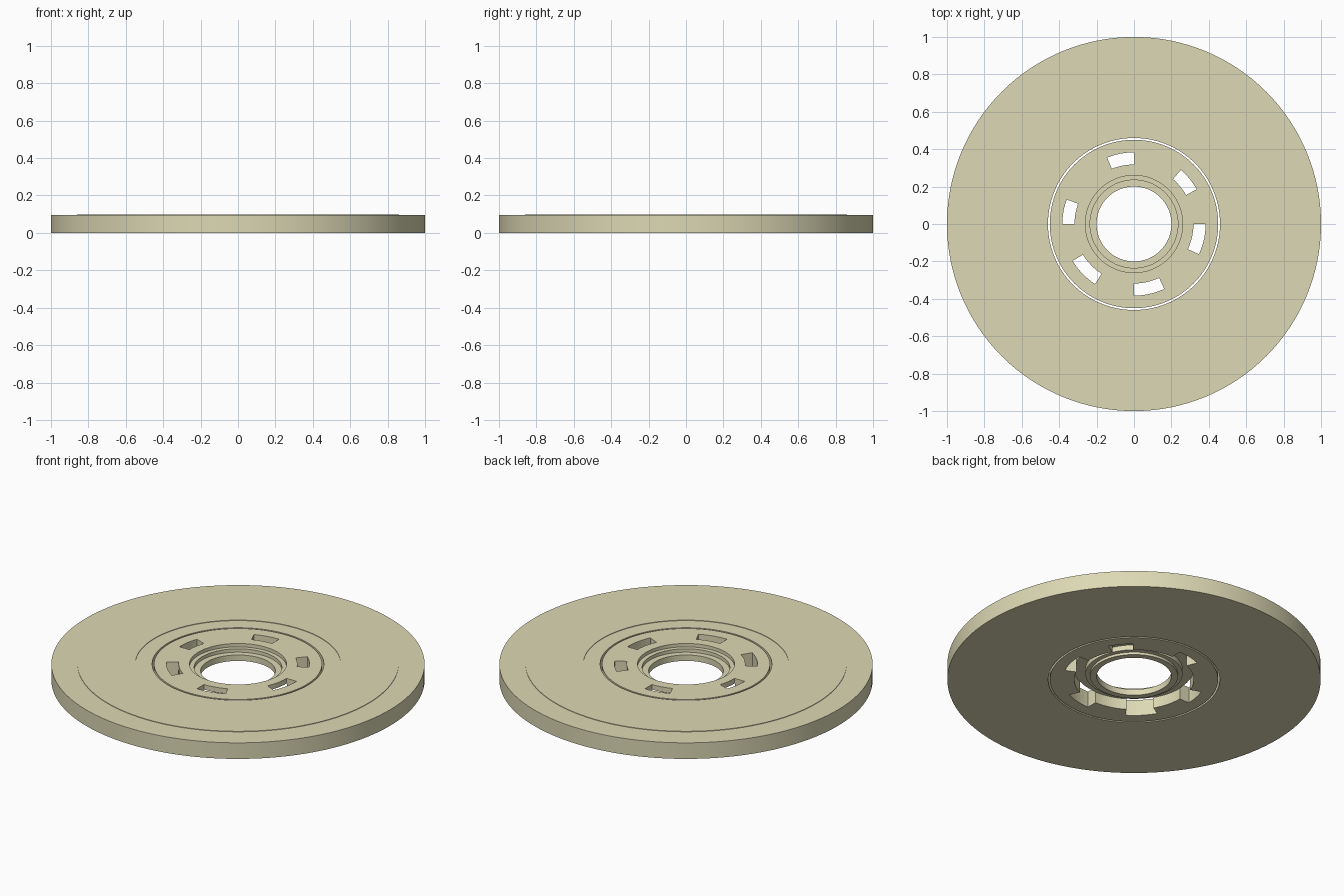
import bpy, bmesh, math

if "Cube" in bpy.data.objects:
    bpy.data.objects.remove(bpy.data.objects["Cube"])

SEG = 128


def finish(name, bm):
    bmesh.ops.recalc_face_normals(bm, faces=bm.faces)
    me = bpy.data.meshes.new(name)
    bm.to_mesh(me)
    bm.free()
    ob = bpy.data.objects.new(name, me)
    bpy.context.collection.objects.link(ob)
    return ob


def smooth(ob):
    bpy.ops.object.select_all(action='DESELECT')
    ob.select_set(True)
    bpy.context.view_layer.objects.active = ob
    bpy.ops.object.shade_smooth_by_angle(angle=math.radians(30))


def add_material(ob):
    ob.data.materials.append(mat)


def revolve(name, profile):
    """Spin a closed (radius, z) profile around the z axis."""
    bm = bmesh.new()
    rings = []
    for i in range(SEG):
        a = math.tau * i / SEG
        rings.append([bm.verts.new((r * math.cos(a), r * math.sin(a), z)) for r, z in profile])
    n = len(profile)
    for i in range(SEG):
        a, b = rings[i], rings[(i + 1) % SEG]
        for j in range(n):
            k = (j + 1) % n
            bm.faces.new((a[j], b[j], b[k], a[k]))
    return finish(name, bm)


def arc_block(bm, r0, r1, a0, a1, z0, z1, steps=6):
    """Curved block between two radii and two angles."""
    angles = [math.radians(a0 + (a1 - a0) * i / steps) for i in range(steps + 1)]
    loop = [(r1, a) for a in angles] + [(r0, a) for a in reversed(angles)]
    lo, hi = [[bm.verts.new((r * math.cos(a), r * math.sin(a), z)) for r, a in loop] for z in (z0, z1)]
    n = len(loop)
    for i in range(n):
        k = (i + 1) % n
        bm.faces.new((lo[i], lo[k], hi[k], hi[i]))
    bm.faces.new(hi)
    bm.faces.new(lo[::-1])


mat = bpy.data.materials.new("pale_khaki")
mat.diffuse_color = (0.72, 0.69, 0.46, 1)
mat.use_nodes = True
mat.node_tree.nodes["Principled BSDF"].inputs["Base Color"].default_value = mat.diffuse_color

TOP = 0.095

# Outer disc with a very slightly raised band on top
disc = revolve("outer_disc", [
    (0.46, 0), (1, 0), (1, TOP), (0.86, TOP), (0.86, TOP + 0.003),
    (0.55, TOP + 0.003), (0.55, TOP), (0.46, TOP)])

# Hub plate: stepped bore on top, recess underneath
hub = revolve("hub_plate", [
    (0.45, 0), (0.45, TOP), (0.26, TOP), (0.26, 0.075), (0.235, 0.075),
    (0.235, 0.055), (0.20, 0.055), (0.20, 0.02), (0.235, 0.02),
    (0.235, 0.035), (0.26, 0.035), (0.26, 0.065), (0.32, 0.065), (0.32, 0)])

# Six curved slots cut through the hub plate
bm = bmesh.new()
for a0, a1 in [(29, 49), (90, 112), (160, 180), (211, 237), (270, 295), (335, 360)]:
    arc_block(bm, 0.318, 0.383, a0, a1, -0.05, 0.2)
cutter = finish("slot_cutter", bm)
cutter.hide_render = True
cutter.hide_viewport = True
cut = hub.modifiers.new("slots", 'BOOLEAN')
cut.object = cutter
cut.operation = 'DIFFERENCE'
cut.solver = 'EXACT'

for ob in (disc, hub):
    add_material(ob)
    smooth(ob)
